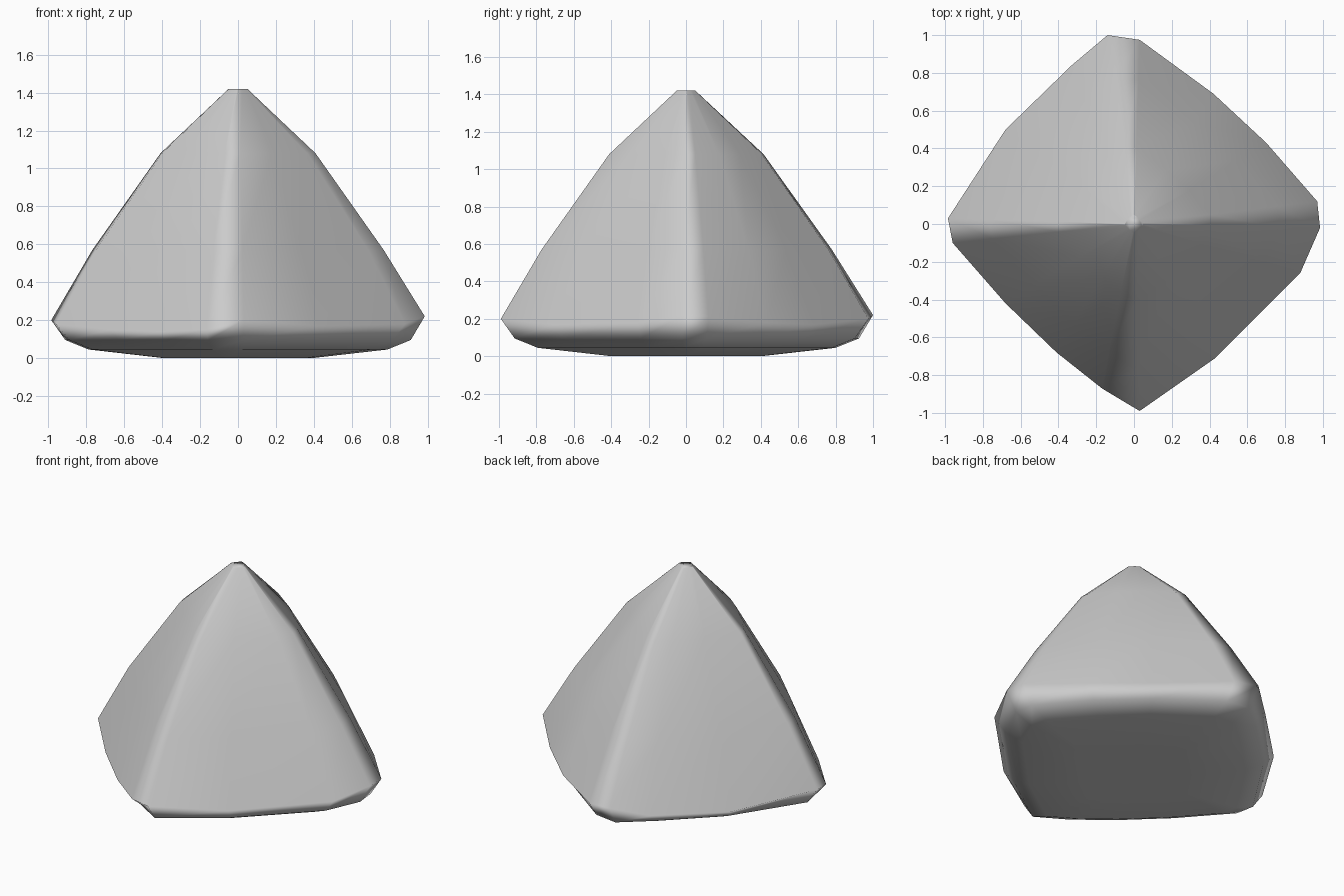
import bpy, bmesh

if "Cube" in bpy.data.objects:
    bpy.data.objects.remove(bpy.data.objects["Cube"])

# plan outline of the widest ring, counter-clockwise: x, y, height
OUTLINE = [(0.985, -0.02, 0.22), (0.97, 0.12, 0.21), (0.70, 0.43, 0.18), (0.42, 0.69, 0.17),
           (0.03, 0.975, 0.20), (-0.14, 1.0, 0.22), (-0.33, 0.84, 0.16), (-0.68, 0.50, 0.15),
           (-0.985, 0.03, 0.20), (-0.96, -0.10, 0.18), (-0.68, -0.42, 0.15), (-0.41, -0.68, 0.14),
           (-0.17, -0.87, 0.15), (0.03, -0.99, 0.20), (0.43, -0.71, 0.17), (0.88, -0.26, 0.18)]

# rings from bottom to top: scale, height (None = outline height)
RINGS = [(0.40, 0.0), (0.80, 0.045), (0.925, 0.095), (1.0, None),
         (0.78, 0.57), (0.415, 1.08), (0.05, 1.42)]

bm = bmesh.new()
loops = []
for scale, height in RINGS:
    loops.append([bm.verts.new((x * scale, y * scale, z if height is None else height))
                  for x, y, z in OUTLINE])
n = len(OUTLINE)
for low, high in zip(loops, loops[1:]):
    for i in range(n):
        j = (i + 1) % n
        bm.faces.new((low[i], low[j], high[j], high[i]))
bm.faces.new(loops[-1])
bm.faces.new(loops[0][::-1])
bmesh.ops.recalc_face_normals(bm, faces=bm.faces)
for f in bm.faces:
    f.smooth = True

# pyramid-shaped stone
mesh = bpy.data.meshes.new("pyramid_stone")
bm.to_mesh(mesh)
bm.free()
stone = bpy.data.objects.new("pyramid_stone", mesh)
bpy.context.collection.objects.link(stone)

# plain grey stone
grey = bpy.data.materials.new("stone grey")
grey.diffuse_color = (0.6, 0.6, 0.6, 1)
grey.use_nodes = True
grey.node_tree.nodes["Principled BSDF"].inputs["Base Color"].default_value = grey.diffuse_color
mesh.materials.append(grey)

# large faces dominate the shading so that only the ridges look soft
weighted = stone.modifiers.new("soft_ridges", 'WEIGHTED_NORMAL')
weighted.weight = 60
